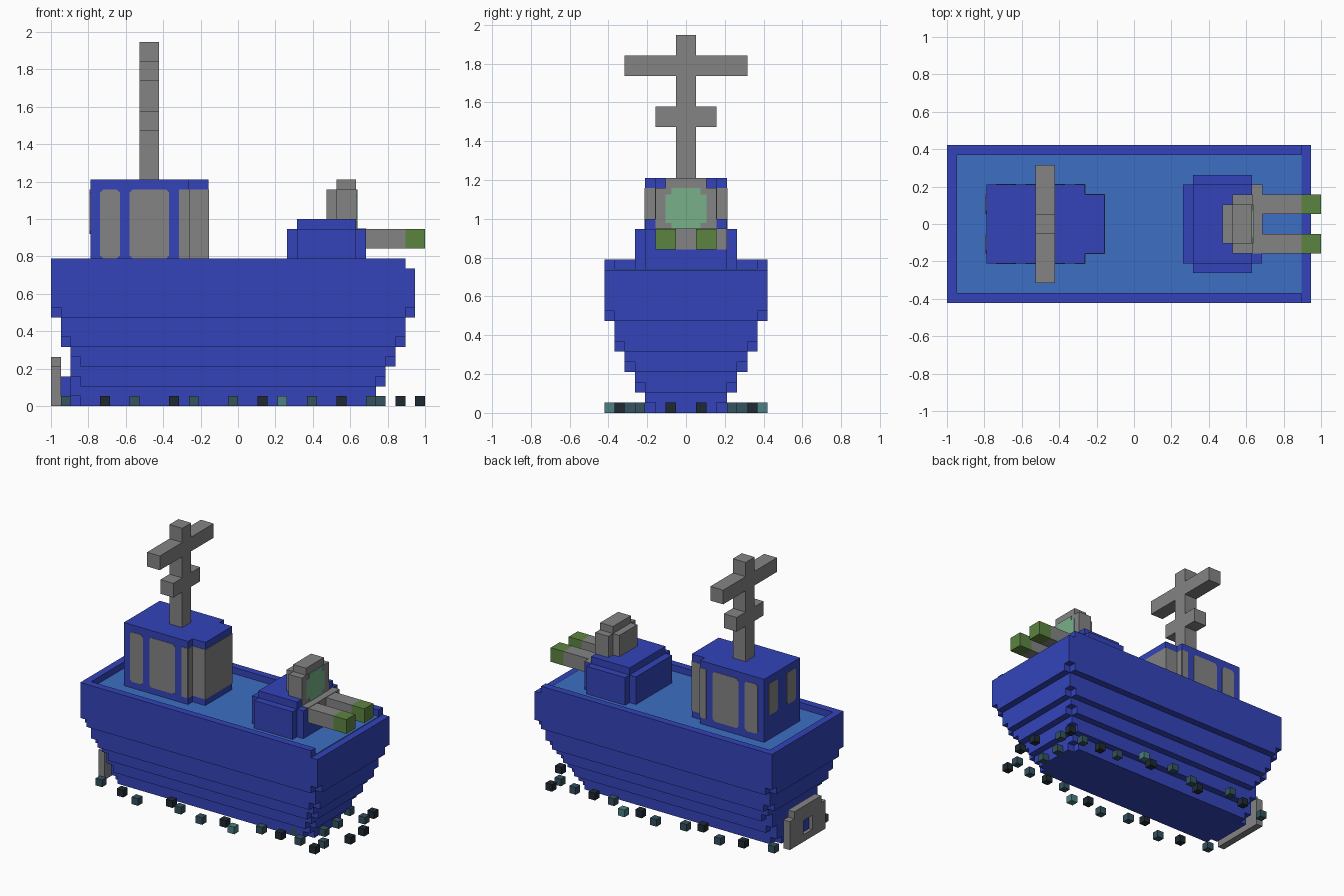
import bpy, bmesh

U = 2 / 38   # one block of the grid

cube = bpy.data.objects.get("Cube")
if cube:
    bpy.data.objects.remove(cube)


def material(name, r, g, b):
    lin = [((c / 255 + 0.055) / 1.055) ** 2.4 for c in (r, g, b)] + [1]
    m = bpy.data.materials.new(name)
    m.use_nodes = True
    m.diffuse_color = lin
    bsdf = next(n for n in m.node_tree.nodes if n.type == 'BSDF_PRINCIPLED')
    bsdf.inputs["Base Color"].default_value = lin
    return m


BLUE = material("hull blue", 51, 68, 186)
DECK = material("deck blue", 60, 112, 194)
GRAY = material("metal gray", 132, 132, 132)
GREEN = material("muzzle green", 92, 132, 64)
MINT = material("mint green", 120, 176, 138)
DARK = material("dark water", 30, 42, 50)
SLATE = material("slate water", 52, 82, 94)
TEAL = material("teal water", 76, 128, 130)


def extrude_into(bm, points, axis, lo, hi):
    """Extrude a 2D outline along an axis, in block units."""
    def at(p, h):
        c = list(p)
        c.insert(axis, h)
        return [v * U for v in c]
    a = [bm.verts.new(at(p, lo)) for p in points]
    b = [bm.verts.new(at(p, hi)) for p in points]
    bm.faces.new(a)
    bm.faces.new(b[::-1])
    for i in range(len(a)):
        j = (i + 1) % len(a)
        bm.faces.new((a[i], b[i], b[j], a[j]))


def rect(x0, x1, y0, y1):
    return [(x0, y0), (x1, y0), (x1, y1), (x0, y1)]


def notched(x0, x1, y0, y1, n=1):
    """Rectangle with square notches cut from its corners."""
    return [(x0 + n, y0), (x1 - n, y0), (x1 - n, y0 + n), (x1, y0 + n),
            (x1, y1 - n), (x1 - n, y1 - n), (x1 - n, y1), (x0 + n, y1),
            (x0 + n, y1 - n), (x0, y1 - n), (x0, y0 + n), (x0 + n, y0 + n)]


def clipped(x0, x1, y0, y1, c=0.3):
    """Rectangle with small diagonal corners."""
    return [(x0 + c, y0), (x1 - c, y0), (x1, y0 + c), (x1, y1 - c),
            (x1 - c, y1), (x0 + c, y1), (x0, y1 - c), (x0, y0 + c)]


def part(name, mat, pieces):
    """Each piece is (outline, axis, low, high)."""
    bm = bmesh.new()
    for piece in pieces:
        extrude_into(bm, *piece)
    bmesh.ops.recalc_face_normals(bm, faces=bm.faces[:])
    mesh = bpy.data.meshes.new(name)
    bm.to_mesh(mesh)
    bm.free()
    mesh.materials.append(mat)
    ob = bpy.data.objects.new(name, mesh)
    bpy.context.collection.objects.link(ob)
    return ob


def box(x0, x1, y0, y1, z0, z1):
    return (rect(x0, x1, y0, y1), 2, z0, z1)


# Stepped hull: stern x, bow x, half width, bottom, top
hull = []
for x0, x1, w, z0, z1 in [(-17, 14, 4, 0, 2), (-17, 15, 5, 2, 4), (-17, 16, 6, 4, 6),
                          (-18, 17, 7, 6, 9), (-19, 18, 8, 9, 14)]:
    hull.append((notched(x0, x1, -w, w), 2, z0, z0 + 1))
    hull.append(box(x0, x1, -w, w, z0 + 1, z1))
part("hull", BLUE, hull)
part("gunwale", BLUE, [(
    [(17, -8), (17, -7), (-18, -7), (-18, 7), (17, 7), (17, 8), (-19, 8), (-19, -8)],
    2, 14, 15)])
part("deck", DECK, [box(-18, 17, -7, 7, 14, 14.1)])

# Rudder with an opening for the shaft
part("rudder", GRAY, [box(-19, -18, -4, -1, 0, 4), box(-19, -18, 1, 4, 0, 4),
                      box(-19, -18, -1, 1, 0, 1), box(-19, -18, -1, 1, 3, 4),
                      box(-19, -18, -3, 3, 4, 5)])
part("propeller_shaft", BLUE, [box(-18.5, -17, -1, 1, 1, 3)])

# Cabin
part("cabin", BLUE, [box(-15, -5, -4, 4, 14, 23), box(-5, -3, -3, 3, 14, 23)])
T = 0.06
windows = []
for s in (-1, 1):
    lo, hi = sorted((s * 4, s * (4 + T)))
    for x0, x1 in [(-14, -12), (-11, -7)]:
        windows.append((clipped(x0, x1, 15, 22), 1, lo, hi))
    windows.append((rect(-6, -5, 15, 22), 1, lo, hi))
    lo, hi = sorted((s * 3, s * (3 + T)))
    windows.append((rect(-5, -3, 15, 22), 1, lo, hi))
    y0, y1 = sorted((s * 3, s * 4))
    windows.append((rect(y0, y1, 15, 22), 0, -5, -5 + T))
    y0, y1 = sorted((s, s * 3))
    windows.append((clipped(y0, y1, 17.5, 22), 0, -15 - T, -15))
windows.append((rect(-3, 3, 15, 22), 0, -3, -3 + T))
part("cabin_windows", GRAY, windows)

# Mast with two crossbars
mast = [box(-10, -8, -1, 1, 23, 37)]
for z, w in [(28, 3), (33, 6)]:
    mast += [box(-10, -8, -w, -1, z, z + 2), box(-10, -8, 1, w, z, z + 2)]
part("mast", GRAY, mast)

# Gun turret
part("turret_base", BLUE, [(notched(5, 13, -5, 5), 2, 14, 18), box(6, 12, -4, 4, 18, 19)])
part("turret_head", GRAY, [box(9, 10, -2, 2, 19, 22), box(10, 12, -3, 3, 19, 22),
                           box(10, 12, -2, 2, 22, 23)])
part("turret_face", GRAY, [(rect(-3, 3, 18, 22), 0, 12, 12.06)])
part("turret_lens", MINT, [(notched(-2, 2, 18, 22, 0.6), 0, 12.06, 12.12)])
part("gun_mount", GRAY, [box(12, 13.06, -3, 4, 16, 18.06)])
for side, y in (("right", -3), ("left", 1)):
    part(side + "_barrel", GRAY, [box(13, 17, y, y + 2, 16, 18)])
    part(side + "_muzzle", GREEN, [box(17, 19, y, y + 2, 16, 18)])

# Water droplets around the waterline, mirrored across the keel
drops = {
    "dark_droplets": (DARK, [(-14, 6), (-7, 5), (2, 6), (10, 5), (16, 6), (18, 1)]),
    "slate_droplets": (SLATE, [(-18, 5), (-11, 7), (-5, 6), (-1, 7), (7, 5),
                               (11, 3), (13, 5), (14, 1), (16, 4)]),
    "teal_droplets": (TEAL, [(4, 7)]),
}
for name, (mat, spots) in drops.items():
    part(name, mat, [box(x, x + 1, y, y + 1, 0, 1)
                     for x, d in spots for y in (d, -d - 1)])
